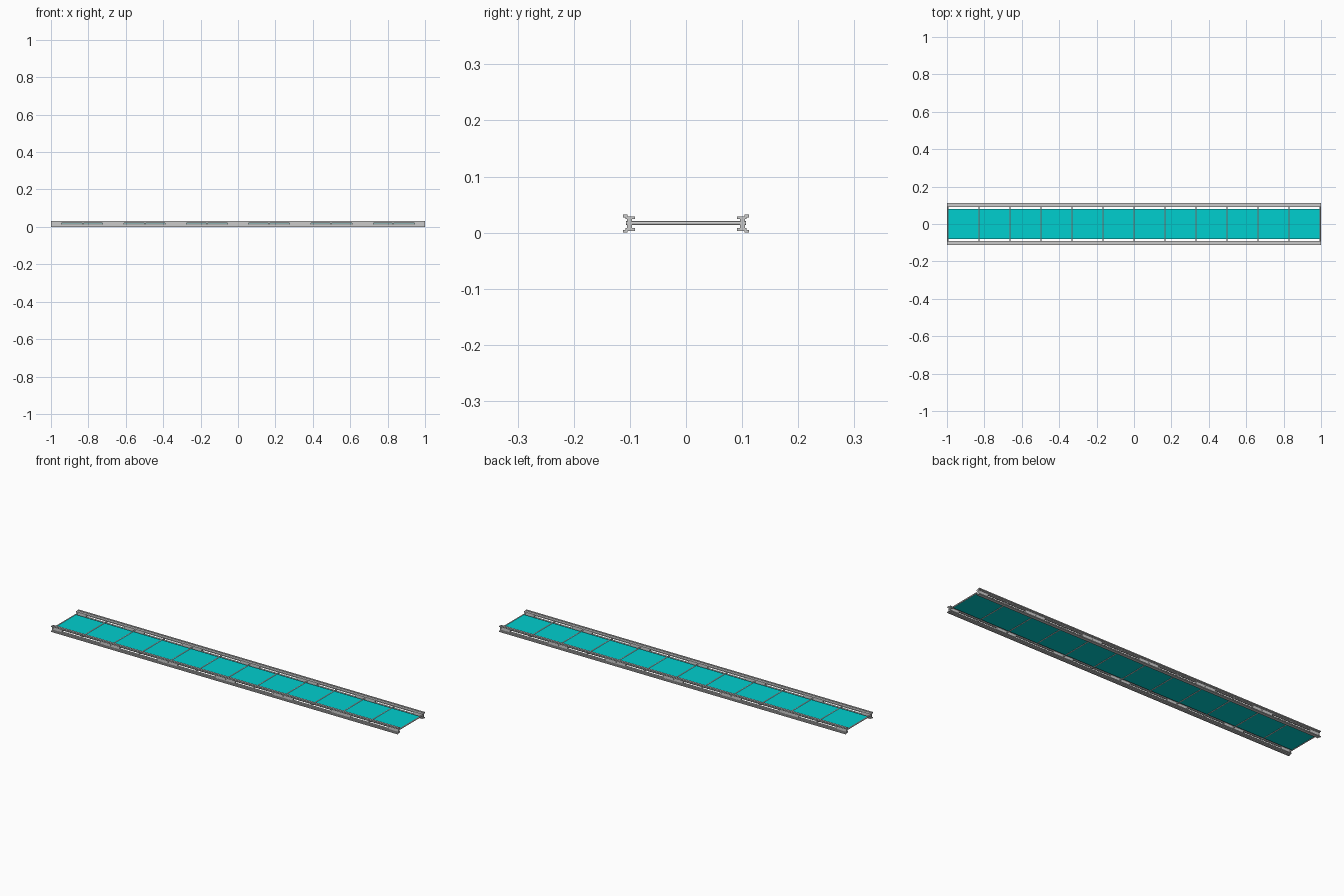
import bpy, bmesh, math
from mathutils import Matrix, Vector

if "Cube" in bpy.data.objects:
    bpy.data.objects.remove(bpy.data.objects["Cube"])

MID = 0.016  # mid height of the rails


def make_object(name, bm, mat=None):
    bmesh.ops.recalc_face_normals(bm, faces=bm.faces)
    mesh = bpy.data.meshes.new(name)
    bm.to_mesh(mesh)
    bm.free()
    ob = bpy.data.objects.new(name, mesh)
    bpy.context.collection.objects.link(ob)
    if mat:
        mesh.materials.append(mat)
    return ob


def add_box(bm, centre, size):
    m = Matrix.Translation(centre) @ Matrix.Diagonal((*size, 1))
    bmesh.ops.create_cube(bm, size=1, matrix=m)


# Cutter for the long slots in the rail webs
bm = bmesh.new()
for i in range(6):
    add_box(bm, (-5 / 6 + i / 3, 0, MID), (0.22, 0.4, 0.009))
cutter = make_object("slot_cutter", bm)
cutter.hide_render = True
cutter.hide_viewport = True
cutter.display_type = 'WIRE'

# Side rails: I-shaped channel with outer lips, mirrored top to bottom
half = [(0.096, 0.008), (0.091, 0.008), (0.091, 0.003), (0.104, 0.003),
        (0.104, 0.0), (0.112, 0.0), (0.112, 0.005), (0.108, 0.005),
        (0.108, 0.008), (0.105, 0.008)]
profile = half + [(y, 2 * MID - z) for y, z in reversed(half)]
for name, side in (("rail_front", -1), ("rail_back", 1)):
    bm = bmesh.new()
    face = bm.faces.new([bm.verts.new((-1, side * y, z)) for y, z in profile])
    ext = bmesh.ops.extrude_face_region(bm, geom=[face])
    moved = [v for v in ext["geom"] if isinstance(v, bmesh.types.BMVert)]
    bmesh.ops.translate(bm, verts=moved, vec=Vector((2, 0, 0)))
    rail = make_object(name, bm)
    mod = rail.modifiers.new("slots", 'BOOLEAN')
    mod.operation = 'DIFFERENCE'
    mod.solver = 'EXACT'
    mod.object = cutter

# Cross rods joining the rails
bm = bmesh.new()
for i in range(13):
    x = -0.995 + i * 1.99 / 12
    m = Matrix.Translation((x, 0, 0.017)) @ Matrix.Rotation(math.pi / 2, 4, 'X')
    bmesh.ops.create_cone(bm, cap_ends=True, segments=12, radius1=0.0035,
                          radius2=0.0035, depth=0.214, matrix=m)
rods = make_object("cross_rods", bm)
bpy.context.view_layer.objects.active = rods
rods.select_set(True)
bpy.ops.object.shade_smooth_by_angle(angle=math.radians(40))

# Thin coloured deck panel
teal = bpy.data.materials.new("teal")
teal.diffuse_color = (0.0, 0.62, 0.62, 1)
teal.use_nodes = True
teal.node_tree.nodes["Principled BSDF"].inputs["Base Color"].default_value = teal.diffuse_color
bm = bmesh.new()
add_box(bm, (0, 0, 0.017), (1.99, 0.163, 0.003))
make_object("deck_panel", bm, teal)
